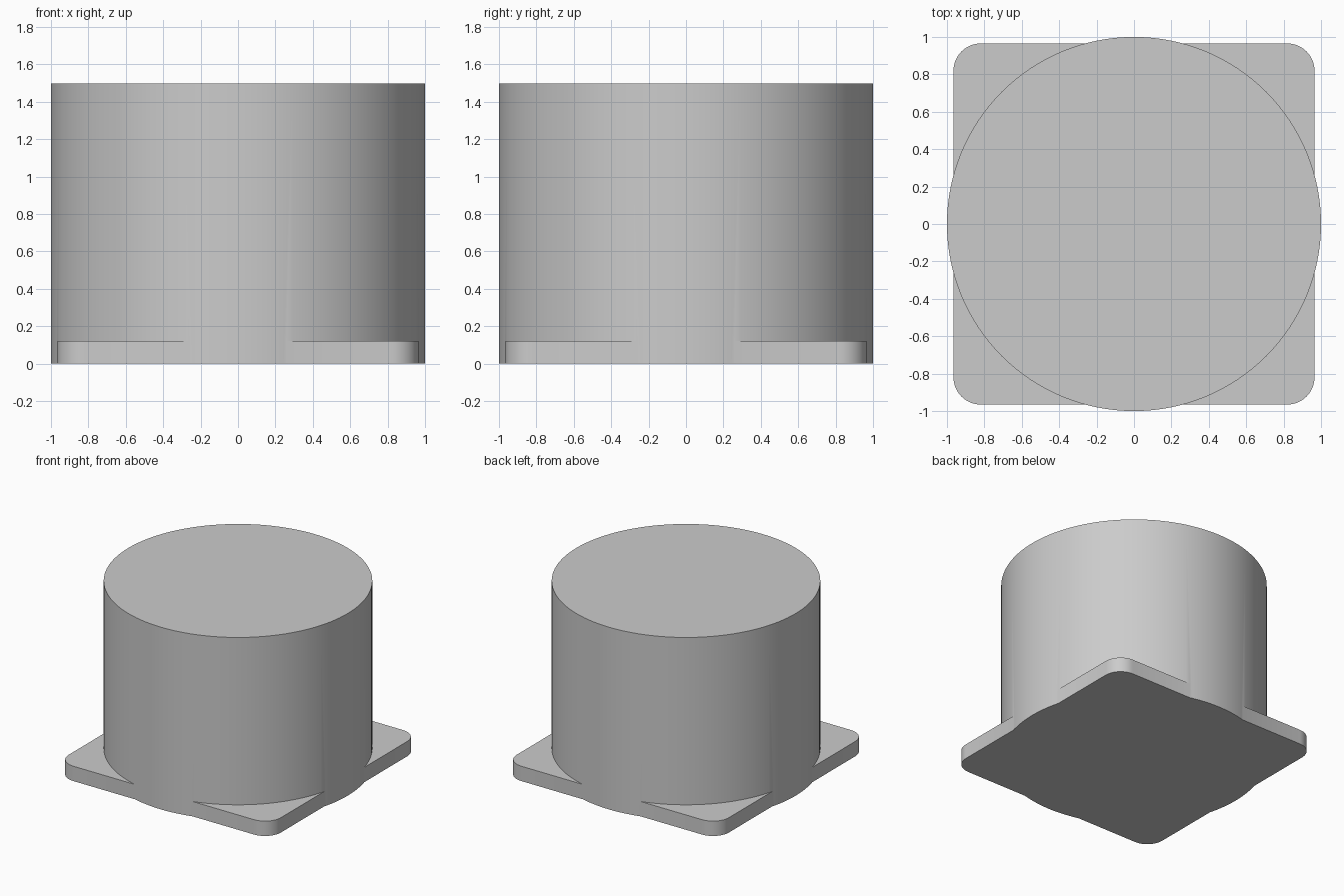
import bpy, bmesh, math

if "Cube" in bpy.data.objects:
    bpy.data.objects.remove(bpy.data.objects["Cube"])

grey = bpy.data.materials.new("light grey")
grey.diffuse_color = (0.6, 0.6, 0.6, 1)
grey.use_nodes = True
grey.node_tree.nodes["Principled BSDF"].inputs["Base Color"].default_value = grey.diffuse_color


def extruded(name, outline, height):
    """Solid prism standing on z = 0 from a closed xy outline."""
    bm = bmesh.new()
    face = bm.faces.new([bm.verts.new((x, y, 0)) for x, y in outline])
    top = bmesh.ops.extrude_face_region(bm, geom=[face])["geom"]
    verts = [v for v in top if isinstance(v, bmesh.types.BMVert)]
    bmesh.ops.translate(bm, verts=verts, vec=(0, 0, height))
    bmesh.ops.recalc_face_normals(bm, faces=bm.faces)
    mesh = bpy.data.meshes.new(name)
    bm.to_mesh(mesh)
    bm.free()
    mesh.materials.append(grey)
    obj = bpy.data.objects.new(name, mesh)
    bpy.context.collection.objects.link(obj)
    return obj


def arc(cx, cy, r, start, sweep, n):
    return [(cx + r * math.cos(start + sweep * i / n),
             cy + r * math.sin(start + sweep * i / n)) for i in range(n + 1)]


# Round drum
drum = extruded("drum_with_base", arc(0, 0, 1, 0, math.tau, 128)[:-1], 1.497)

# Square base plate with rounded corners
half, radius = 0.965, 0.145
c = half - radius
outline = []
for k, (sx, sy) in enumerate([(1, 1), (-1, 1), (-1, -1), (1, -1)]):
    outline += arc(sx * c, sy * c, radius, k * math.pi / 2, math.pi / 2, 12)
base = extruded("base_plate", outline, 0.122)

# Fuse plate and drum into one solid with a flush underside
union = drum.modifiers.new("union", 'BOOLEAN')
union.operation = 'UNION'
union.solver = 'EXACT'
union.object = base
bpy.context.view_layer.objects.active = drum
drum.select_set(True)
bpy.ops.object.modifier_apply(modifier=union.name)
bpy.data.objects.remove(base)

# Smooth round walls, sharp rims
bpy.ops.object.shade_smooth_by_angle(angle=math.radians(20))
